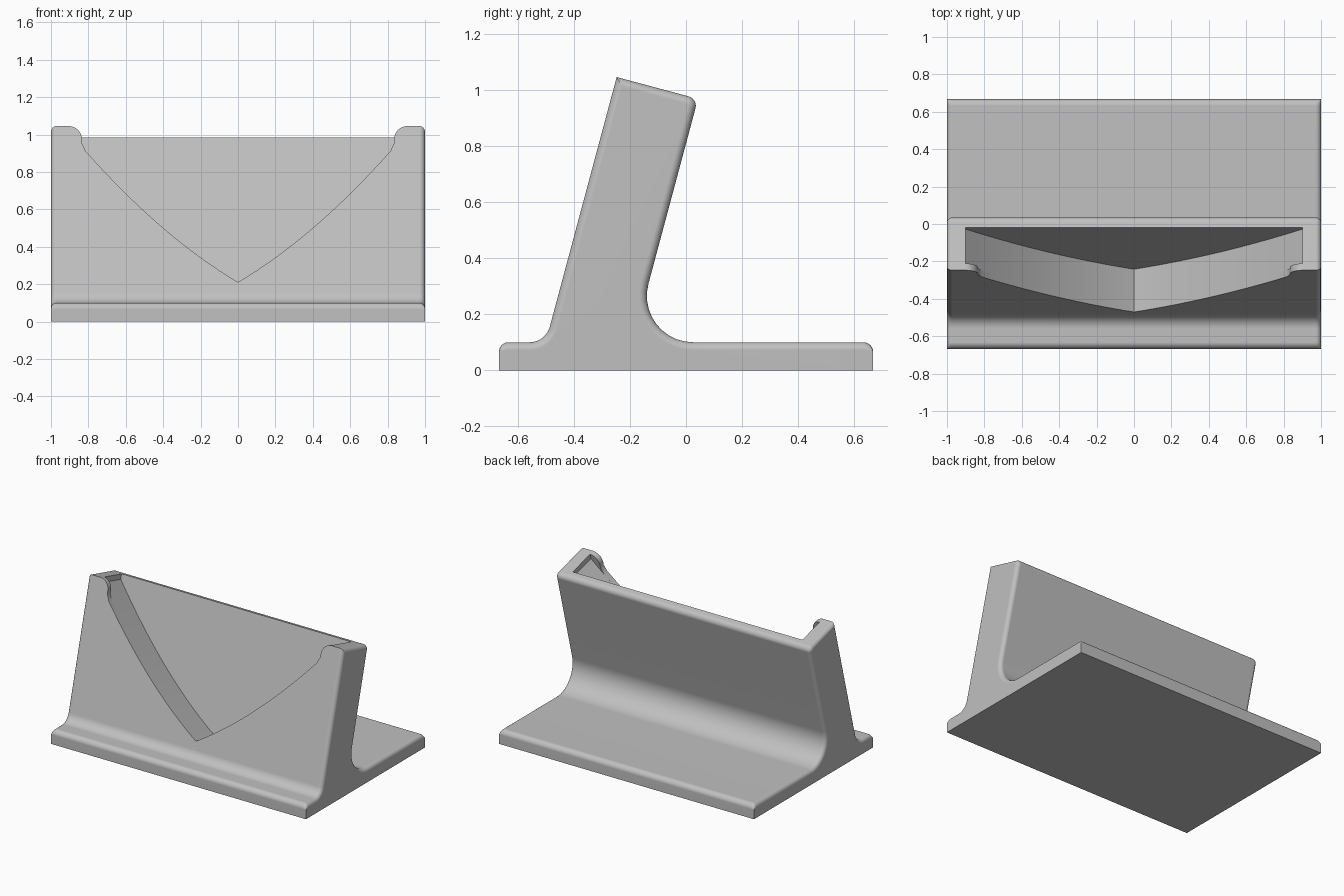
import bpy, bmesh, math
from mathutils import Vector

if "Cube" in bpy.data.objects:
    bpy.data.objects.remove(bpy.data.objects["Cube"])

TILT = math.radians(15)
SN, CS = math.sin(TILT), math.cos(TILT)
TOP_Y, TOP_Z = -0.247, 1.045       # front top edge of the leaning slab
THICK = 0.30                       # slab thickness
POCKET, LIP = 0.237, 0.037         # pocket depth, retaining lip thickness
EDGE = 0.028                       # rounding along the two side edges

grey = bpy.data.materials.new("light_grey")
grey.use_nodes = True
grey.diffuse_color = (0.53, 0.53, 0.53, 1)
grey.node_tree.nodes["Principled BSDF"].inputs["Base Color"].default_value = (0.53, 0.53, 0.53, 1)


def slab_point(x, up, depth):
    """Slab coordinates (up from the top edge, depth behind the front) to world."""
    return Vector((x, TOP_Y + SN * up + CS * depth, TOP_Z + CS * up - SN * depth))


def fillet(prev, p, nxt, r, n=10):
    """Arc points replacing corner p."""
    if r == 0:
        return [p]
    a, b = (prev - p).normalized(), (nxt - p).normalized()
    half = a.angle(b) / 2
    c = p + (a + b).normalized() * r / math.sin(half)
    t, w = r / math.tan(half), math.pi - 2 * half
    u, v = p + a * t - c, p + b * t - c
    return [c + (u * math.sin((1 - i / n) * w) + v * math.sin(i / n * w)) / math.sin(w)
            for i in range(n + 1)]


def make_object(name, bm):
    bmesh.ops.recalc_face_normals(bm, faces=bm.faces)
    mesh = bpy.data.meshes.new(name)
    bm.to_mesh(mesh)
    bm.free()
    mesh.materials.append(grey)
    ob = bpy.data.objects.new(name, mesh)
    bpy.context.collection.objects.link(ob)
    return ob


def loft(name, rings):
    """Skin closed rings of equal length and cap both ends."""
    bm = bmesh.new()
    rows = [[bm.verts.new(p) for p in ring] for ring in rings]
    n = len(rows[0])
    for a, b in zip(rows, rows[1:]):
        for i in range(n):
            j = (i + 1) % n
            bm.faces.new((a[i], a[j], b[j], b[i]))
    bm.faces.new(rows[0][::-1])
    bm.faces.new(rows[-1])
    return make_object(name, bm)


# Side profile (y, z) with corner radii
BASE = 0.1
front_foot = TOP_Y - (TOP_Z - BASE) * SN / CS
corners = [
    (-0.667, 0, 0), (0.667, 0, 0), (0.667, BASE, 0.035),
    (front_foot + THICK / CS, BASE, 0.165),
    (TOP_Y + THICK * CS, TOP_Z - THICK * SN, 0.035),
    (TOP_Y, TOP_Z, 0),
    (front_foot, BASE, 0.075), (-0.667, BASE, 0.035),
]
pts = [Vector(c[:2]) for c in corners]
profile = []
for i, c in enumerate(corners):
    profile += fillet(pts[i - 1], pts[i], pts[(i + 1) % len(pts)], c[2])


def inset(o):
    """Profile shrunk by o, keeping the underside and base ends in place."""
    out = []
    for i, p in enumerate(profile):
        d1 = (p - profile[i - 1]).normalized()
        d2 = (profile[(i + 1) % len(profile)] - p).normalized()
        n1, n2 = Vector((d1.y, -d1.x)), Vector((d2.y, -d2.x))
        move = (n1 + n2) / (1 + n1.dot(n2)) * o
        if abs(p.x) > 0.62:
            move.x = 0
        if p.y < 0.001:
            move = Vector((0, 0))
        out.append(p - move)
    return out


# Stand body: profile swept across x with rounded side edges
rings = []
for k in range(7):
    a = math.pi / 2 * k / 6
    x = 1 - EDGE + EDGE * math.sin(a)
    rings.append((x, inset(EDGE * (1 - math.cos(a)))))
sections = [(-x, r) for x, r in reversed(rings)] + rings
stand = loft("holder_stand", [[Vector((x, p.x, p.y)) for p in r] for x, r in sections])


# Curved V outline of the pocket, as (x, up)
def v_curve(x_end, lift=0.0, n=16):
    xs = [x_end * i / n for i in range(n + 1)]
    return [(x, (0.21 + 0.594 * x + 0.327 * x * x + lift - TOP_Z) / CS) for x in xs]


def cutter(name, half, d0, d1):
    outline = [(-x, u) for x, u in reversed(half[1:])] + half
    return loft(name, [[slab_point(x, u, d) for x, u in outline] for d in (d0, d1)])


pocket = v_curve(0.9) + [(0.9, 0.2)]
# Front opening is narrowed near the top by two round-cornered lips
opening = v_curve(0.815, 0.0004) + [(0.827, (0.938 - TOP_Z) / CS), (0.835, (0.955 - TOP_Z) / CS)]
for i in range(9):
    a = math.pi / 2 * i / 8
    opening.append((0.905 - 0.07 * math.cos(a), -0.0725 + 0.0725 * math.sin(a)))
opening.append((0.905, 0.2))

cutters = [cutter("pocket_cutter", pocket, LIP, POCKET),
           cutter("opening_cutter", opening, -0.1, LIP + 0.002)]

bpy.ops.object.select_all(action='DESELECT')
bpy.context.view_layer.objects.active = stand
stand.select_set(True)
for c in cutters:
    c.hide_render = True
    mod = stand.modifiers.new("cut", 'BOOLEAN')
    mod.operation, mod.solver, mod.object = 'DIFFERENCE', 'EXACT', c
    bpy.ops.object.modifier_apply(modifier=mod.name)
    bpy.data.objects.remove(c)

# Smooth fillets, crisp flats
bpy.ops.object.shade_smooth_by_angle(angle=math.radians(25))
weighted = stand.modifiers.new("weighted_normals", 'WEIGHTED_NORMAL')
weighted.keep_sharp = True
